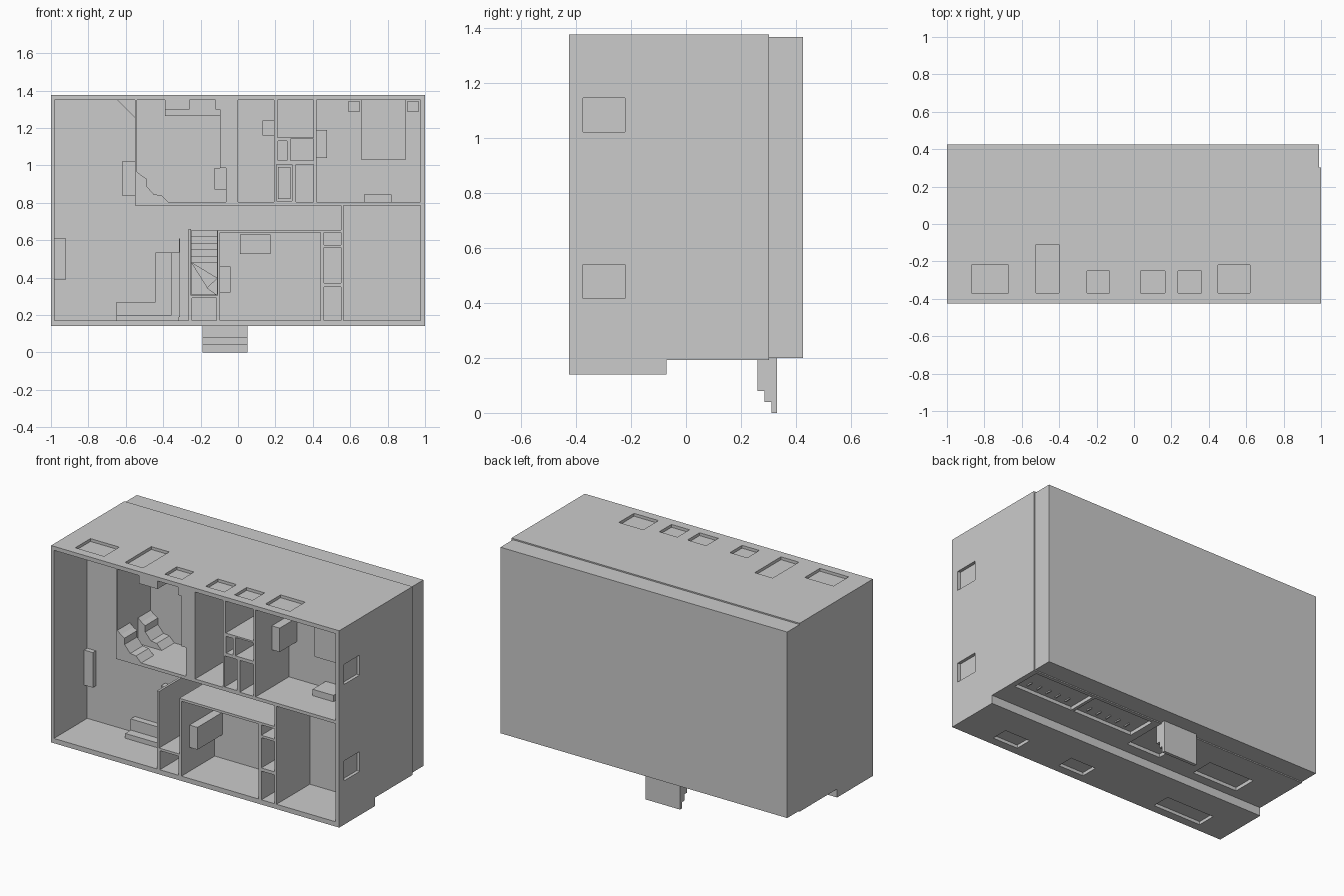
import bpy, bmesh

FRONT, FLOOR = -0.425, -0.095


def prism(bm, pts, a, b, axis='y'):
    """Extrude a profile: (x, z) points along y, or (y, z) points along x."""
    place = (lambda p, t: (p[0], t, p[1])) if axis == 'y' else (lambda p, t: (t, p[0], p[1]))
    lo = [bm.verts.new(place(p, a)) for p in pts]
    hi = [bm.verts.new(place(p, b)) for p in pts]
    n = len(pts)
    faces = [bm.faces.new(lo), bm.faces.new(hi[::-1])]
    for i in range(n):
        j = (i + 1) % n
        faces.append(bm.faces.new((lo[j], lo[i], hi[i], hi[j])))
    bmesh.ops.recalc_face_normals(bm, faces=faces)


def rect(x0, x1, z0, z1):
    return [(x0, z0), (x1, z0), (x1, z1), (x0, z1)]


def finish(name, bm):
    bmesh.ops.recalc_face_normals(bm, faces=bm.faces)
    me = bpy.data.meshes.new(name)
    bm.to_mesh(me)
    bm.free()
    ob = bpy.data.objects.new(name, me)
    bpy.context.collection.objects.link(ob)
    return ob


def solid(name, pts, a, b=FLOOR + 0.005, axis='y'):
    bm = bmesh.new()
    prism(bm, pts, a, b, axis)
    return finish(name, bm)


def box(name, x0, x1, z0, z1, a, b=FLOOR + 0.005):
    return solid(name, rect(x0, x1, z0, z1), a, b)


def cut(target, bm, name):
    cutter = finish(name, bm)
    cutter.hide_render = True
    cutter.hide_viewport = True
    cutter.display_type = 'WIRE'
    m = target.modifiers.new(name, 'BOOLEAN')
    m.operation, m.solver, m.object = 'DIFFERENCE', 'EXACT', cutter


# House body: upper storey overhangs the lower storey
house = solid('house_shell', [(-.425, .14), (-.07, .14), (-.07, .193), (.302, .193),
                              (.302, 1.375), (-.425, 1.375)], -1, 1, 'x')

# Rooms, open at the front
rooms = bmesh.new()
living = [(-.98, 1.35), (-.98, .17), (-.265, .17), (-.265, .66), (-.25, .66), (-.25, .305),
          (-.11, .305), (-.11, .655), (.55, .655), (.55, .785), (-.55, .785), (-.55, 1.35)]
prism(rooms, living, -.5, FLOOR)
for r in [(-.54, -.065, .805, 1.35), (0, .193, .805, 1.35), (.212, .405, 1.15, 1.35),
          (.215, .262, 1.025, 1.13), (.28, .405, 1.025, 1.14), (.205, .29, .81, 1.005),
          (.31, .405, .805, 1.005), (.42, .975, .805, 1.35), (-.095, .44, .17, .64),
          (.46, .55, .575, .64), (.46, .55, .37, .56), (.46, .55, .17, .35),
          (.565, .975, .17, .785), (-.245, -.115, .17, .29)]:
    prism(rooms, rect(*r), -.5, FLOOR)
cut(house, rooms, 'room_cutter')

# Window, door and garage recesses
openings = bmesh.new()
for x0, x1, y1 in [(-.87, -.67, -.22), (-.525, -.4, -.11), (-.25, -.13, -.25),
                   (.035, .165, -.25), (.235, .36, -.25), (.45, .62, -.22)]:
    prism(openings, rect(x0, x1, 1.357, 1.45), -.37, y1)
for z0, z1 in [(.415, .54), (1.02, 1.145)]:
    prism(openings, rect(.98, 1.1, z0, z1), -.375, -.222)
for x0, x1, y1 in [(.56, .74, -.26), (.07, .25, -.26), (-.8, -.46, -.25)]:
    prism(openings, rect(x0, x1, .05, .16), -.37, y1)
for x0, x1, y0, y1 in [(.545, .965, .09, .28), (.1, .525, .09, .28),
                       (-.19, .05, 0, .26), (-.77, -.45, -.01, .14)]:
    prism(openings, rect(x0, x1, .1, .215), y0, y1)
cut(house, openings, 'opening_cutter')

# Stairwell with descending treads
well = bmesh.new()
prism(well, rect(-.248, -.112, .31, .652), -.12, .2)
cut(house, well, 'stairwell_cutter')
for i in range(5):
    box(f'stair_tread_{i}', -.25, -.11, .617 - .035 * i, .653 - .035 * i, -.08 + .035 * i, .21)
winder = [(-.25, .48), (-.11, .48), (-.11, .395), (-.165, .345), (-.25, .305), (-.11, .305)]
for i, tri in enumerate([(0, 1, 2), (0, 2, 3, ), (0, 3, 5, 4)]):
    solid(f'stair_winder_{i}', [winder[k] for k in tri], .09 + .035 * i, .21)

# Foundation slab at the back
box('foundation', -1, .99, .2, 1.367, .298, .425)

# Entry steps
solid('entry_steps', [(.26, .2), (.26, .08), (.285, .08), (.285, .04), (.31, .04),
                      (.31, 0), (.33, 0), (.33, .2)], -.19, .05, 'x')

# Garage door mullions
for d, x0 in enumerate((.1, .545)):
    for i in range(1, 6):
        x = x0 + .07 * i
        box(f'garage_mullion_{d}_{i}', x - .004, x + .004, .207, .22, .12, .16)

# Kitchen: angled corner walls above and below the pass-through
corner = [(-.545, .97), (-.515, .945), (-.49, .93), (-.49, .89), (-.45, .845),
          (-.41, .84), (-.37, .8), (-.545, .8)]
solid('corner_upper', corner, FRONT, -.3)
solid('corner_counter', corner, -.22)

# Kitchen cabinets, counter, sink and stove
solid('wall_cabinet_left', [(-.39, 1.355), (-.39, 1.3), (-.26, 1.3), (-.26, 1.355)], FRONT, -.3)
solid('wall_cabinet_right', [(-.12, 1.355), (-.12, 1.3), (-.095, 1.3), (-.095, .985),
                             (-.06, .985), (-.06, 1.355)], FRONT, -.3)
solid('kitchen_counter', [(-.39, 1.355), (-.39, 1.265), (-.095, 1.265), (-.095, .985),
                          (-.06, .985), (-.06, 1.355)], -.21)
box('sink', -.25, -.13, 1.275, 1.34, -.215)
box('stove', -.125, -.06, .87, .985, -.21)

# Living room furniture
box('hearth', -.985, -.92, .39, .61, -.125)
box('side_cabinet', -.62, -.545, .84, 1.02, -.18)
solid('corner_shelf', [(-.65, 1.355), (-.545, 1.25), (-.545, 1.355)], -.125)
solid('sofa_seat', [(-.65, .165), (-.315, .165), (-.315, .535), (-.44, .535), (-.44, .27), (-.65, .27)], -.135)
solid('sofa_back', [(-.65, .165), (-.315, .165), (-.315, .535), (-.355, .535), (-.355, .2), (-.65, .2)], -.19)
box('railing', -.315, -.309, .19, .61, -.19)

# Bedroom and bathroom furniture
box('bed', .66, .895, 1.03, 1.355, -.185)
for side, x in (('left', .59), ('right', .905)):
    box(f'nightstand_{side}', x, x + .06, 1.285, 1.345, -.185)
box('dresser', .675, .82, .8, .845, -.225)
box('wardrobe', .415, .475, 1.04, 1.19, -.265)
box('tall_cabinet', -.1, -.04, .32, .46, -.345)
box('desk', .01, .175, .525, .63, -.17)
box('washstand', .13, .198, 1.16, 1.24, -.19)
box('closet_shelf', .215, .28, .82, .99, -.15)
